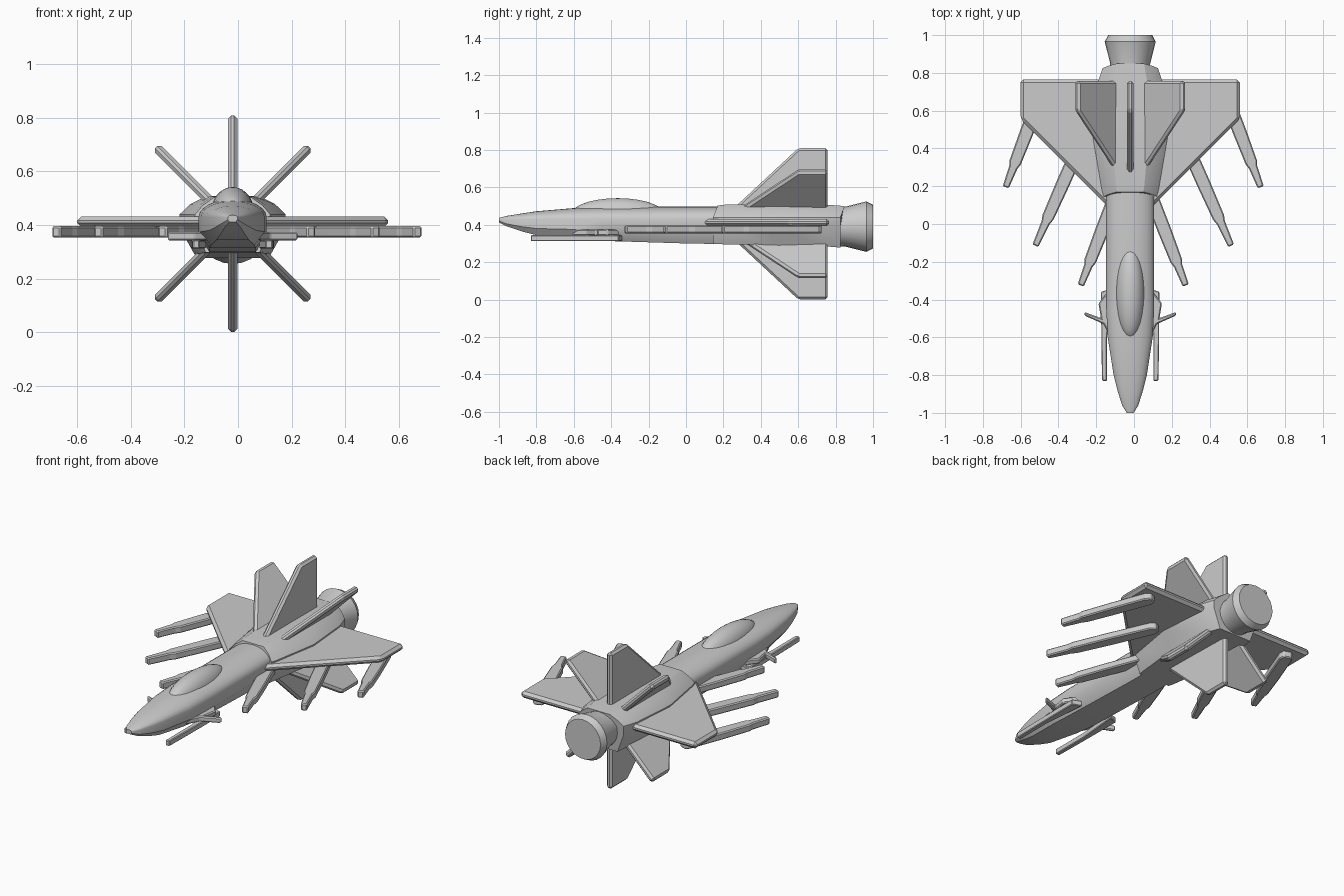
import bpy, bmesh, math
from mathutils import Matrix, Vector

if "Cube" in bpy.data.objects:
    bpy.data.objects.remove(bpy.data.objects["Cube"])

AX, AZ = -0.02, 0.405          # fuselage axis


def finish(bm, name, bevel=0, smooth=None):
    bmesh.ops.recalc_face_normals(bm, faces=bm.faces[:])
    me = bpy.data.meshes.new(name)
    bm.to_mesh(me)
    bm.free()
    ob = bpy.data.objects.new(name, me)
    bpy.context.collection.objects.link(ob)
    if bevel:
        m = ob.modifiers.new("bevel", 'BEVEL')
        m.width, m.segments, m.limit_method = bevel, 1, 'ANGLE'
    if smooth:
        bpy.context.view_layer.objects.active = ob
        bpy.ops.object.select_all(action='DESELECT')
        ob.select_set(True)
        bpy.ops.object.shade_smooth_by_angle(angle=math.radians(smooth))
    return ob


def loft(name, rings, smooth=None):
    """Skin a list of equal-length point rings and cap both ends."""
    bm = bmesh.new()
    vr = [[bm.verts.new(p) for p in r] for r in rings]
    n = len(vr[0])
    for a, b in zip(vr, vr[1:]):
        for i in range(n):
            bm.faces.new((a[i], a[(i + 1) % n], b[(i + 1) % n], b[i]))
    bm.faces.new(vr[0])
    bm.faces.new(vr[-1])
    return finish(bm, name, smooth=smooth)


def plate(name, pts, z, thick, matrix=Matrix(), bevel=0):
    """Flat outline in xy, from z upward by thick, then transformed."""
    bm = bmesh.new()
    f = bm.faces.new([bm.verts.new((x, y, z)) for x, y in pts])
    ext = bmesh.ops.extrude_face_region(bm, geom=[f])
    vs = [g for g in ext['geom'] if isinstance(g, bmesh.types.BMVert)]
    bmesh.ops.translate(bm, verts=vs, vec=(0, 0, thick))
    bmesh.ops.transform(bm, matrix=matrix, verts=bm.verts[:])
    return finish(bm, name, bevel)


# Forward fuselage: domed top, short vertical sides, tapered flat belly
def hull_ring(y, w, top, mid, low, bot):
    pts = [(AX + w * math.cos(a), y, mid + (top - mid) * math.sin(a))
           for a in [math.pi * i / 12 for i in range(13)]]
    return pts + [(AX - w, y, low), (AX - .68 * w, y, bot),
                  (AX + .68 * w, y, bot), (AX + w, y, low)]


loft("fuselage", [hull_ring(*s) for s in [
    (-1.0, .018, .437, .43, .42, .412), (-.96, .043, .447, .43, .405, .392),
    (-.88, .068, .46, .43, .39, .365), (-.8, .088, .472, .43, .38, .345),
    (-.6, .119, .489, .43, .375, .325), (-.45, .127, .496, .43, .37, .314),
    (0, .127, .497, .43, .37, .30), (.3, .127, .497, .43, .37, .295)]], 35)


# Rear engine body
def body_ring(y, w, top, bot):
    half = [(.5 * w, top), (.8 * w, top - .03), (w, .44), (w, .39), (.72 * w, bot)]
    right = [(AX + x, y + max(0, z - .44) * .4, z) for x, z in half]
    left = [(2 * AX - x, yy, z) for x, yy, z in reversed(right)]
    return right + left


loft("engine_body", [body_ring(*s) for s in [
    (.145, .140, .503, .298), (.18, .150, .507, .296), (.46, .198, .508, .291),
    (.74, .175, .506, .285), (.825, .147, .500, .278)]], 25)

# Exhaust nozzle
nozzle = [(.78, .105), (.85, .106), (.965, .135), (1.0, .117)]
loft("nozzle", [[(AX + r * math.cos(2 * math.pi * i / 24), y,
                  .39 + r * math.sin(2 * math.pi * i / 24)) for i in range(24)]
                for y, r in nozzle], 20)

# Canopy
bm = bmesh.new()
bmesh.ops.create_uvsphere(bm, u_segments=24, v_segments=14, radius=1)
bmesh.ops.transform(bm, verts=bm.verts[:],
                    matrix=Matrix.Translation((AX, -.365, .455)) @ Matrix.Diagonal((.078, .25, .087, 1)))
finish(bm, "canopy", smooth=40)

# Six tail fins around the axis
fin = [(.06, .23), (.06, .757), (.404, .757), (.404, .60)]
for deg in (45, 90, 135, 225, 270, 315):
    plate(f"tail_fin_{deg}", fin, -.018, .036,
          Matrix.Translation((AX, 0, AZ)) @ Matrix.Rotation(math.radians(-deg), 4, 'Y'), .012)


# Weapon prong: stepped blade running from front tip to rear end
def prong(name, tip, rear, s):
    tip, rear = Vector(tip), Vector(rear)
    d = (rear - tip).normalized()
    n = Vector((-d.y, d.x))
    ln = (rear - tip).length
    prof = [(0, .017), (.2, .023), (.25, .032), (.55, .036), (.95, .036), (1, .022)]
    out = [tip + d * t * ln + n * w for t, w in prof]
    out += [tip + d * t * ln - n * w for t, w in reversed(prof)]
    plate(name, [(s * p.x - .004, p.y) for p in out], .354, .042, bevel=.006)


prongs = [((.675, .195), (.475, .72)), ((.518, -.115), (.25, .49)), ((.278, -.325), (.075, .20))]
wing = [(.05, .03), (.12, .095), (.58, .555), (.58, .765), (.05, .765)]
pod = [(.123, -.83), (.149, -.83), (.152, -.68), (.155, -.36), (.10, -.34), (.123, -.6)]
canard = [(.10, -.61), (.14, -.53), (.242, -.485), (.242, -.466), (.155, -.498),
          (.168, -.42), (.12, -.36), (.08, -.36)]
for side, s in (("left", -1), ("right", 1)):
    def mir(pts):
        return [(AX + s * x, y) for x, y in pts]
    plate(f"{side}_wing", mir(wing), .392, .04, bevel=.015)
    for k, (a, b) in enumerate(prongs):
        prong(f"{side}_prong_{k + 1}", a, b, s)
    # Nose pod with small canard above it
    plate(f"{side}_nose_pod", mir(pod), .312, .032, bevel=.004)
    plate(f"{side}_canard", mir(canard), .342, .032, bevel=.006)
